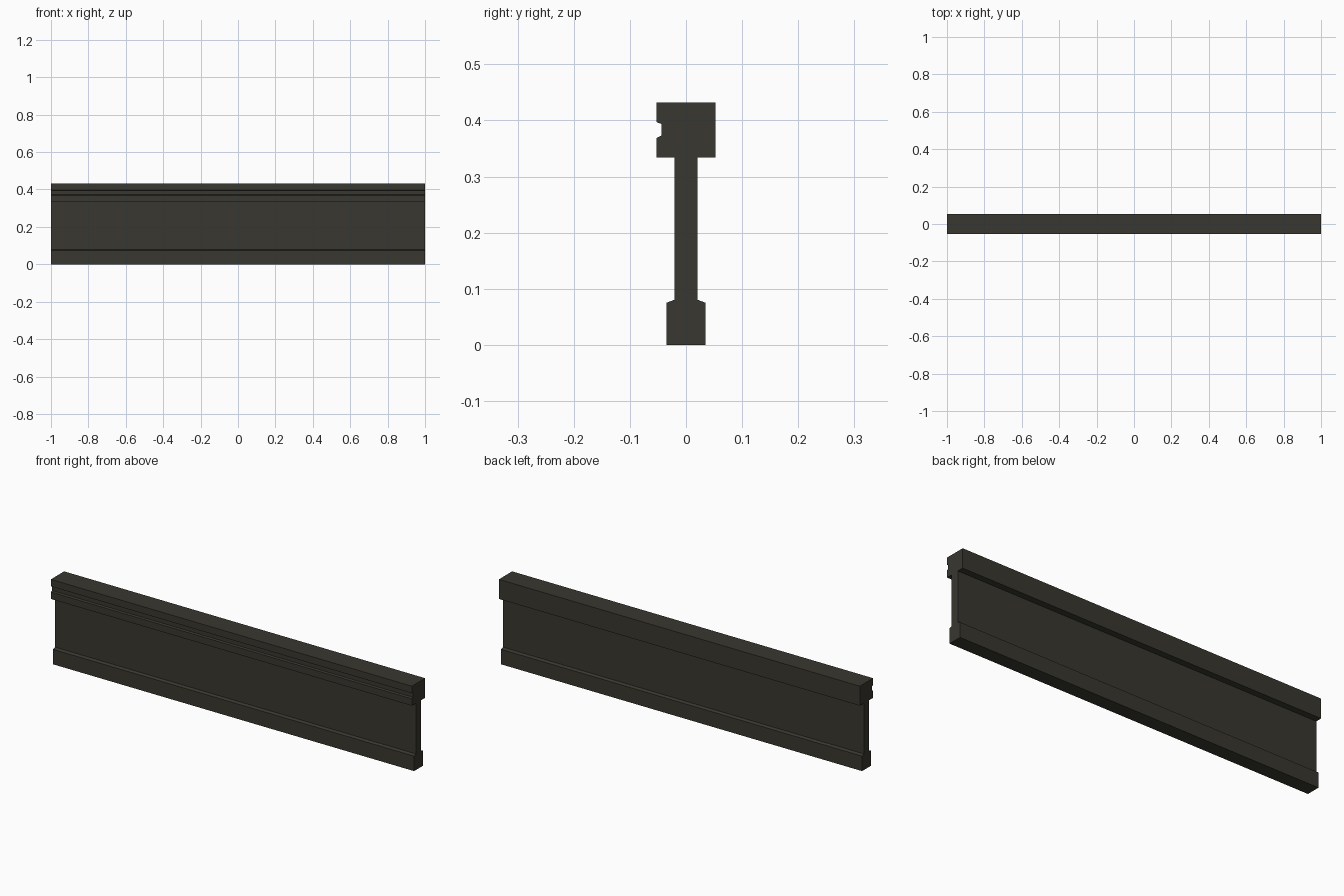
import bpy, bmesh

if "Cube" in bpy.data.objects:
    bpy.data.objects.remove(bpy.data.objects["Cube"])

# Dark olive-grey metal
mat = bpy.data.materials.new("dark_olive_grey")
mat.diffuse_color = (0.04, 0.038, 0.029, 1.0)
mat.use_nodes = True
mat.node_tree.nodes["Principled BSDF"].inputs["Base Color"].default_value = mat.diffuse_color

# Cross-section (y, z): foot, web, head, with a groove on the front of the head
back = [(0.035, 0.0), (0.035, 0.075), (0.0205, 0.0805), (0.0205, 0.334),
        (0.0525, 0.334), (0.0525, 0.432)]
groove = [(-0.0525, 0.397), (-0.044, 0.394), (-0.044, 0.373), (-0.0525, 0.369)]
front = [(-y, z) for y, z in reversed(back)]
profile = back + front[:1] + groove + front[1:]

# Extrude the section along x
bm = bmesh.new()
section = bm.faces.new([bm.verts.new((-1.0, y, z)) for y, z in profile])
ext = bmesh.ops.extrude_face_region(bm, geom=[section], use_keep_orig=True)
moved = [v for v in ext["geom"] if isinstance(v, bmesh.types.BMVert)]
bmesh.ops.translate(bm, verts=moved, vec=(2.0, 0, 0))
bmesh.ops.recalc_face_normals(bm, faces=bm.faces[:])

mesh = bpy.data.meshes.new("rail_beam")
bm.to_mesh(mesh)
bm.free()
mesh.materials.append(mat)
bpy.context.collection.objects.link(bpy.data.objects.new("rail_beam", mesh))
